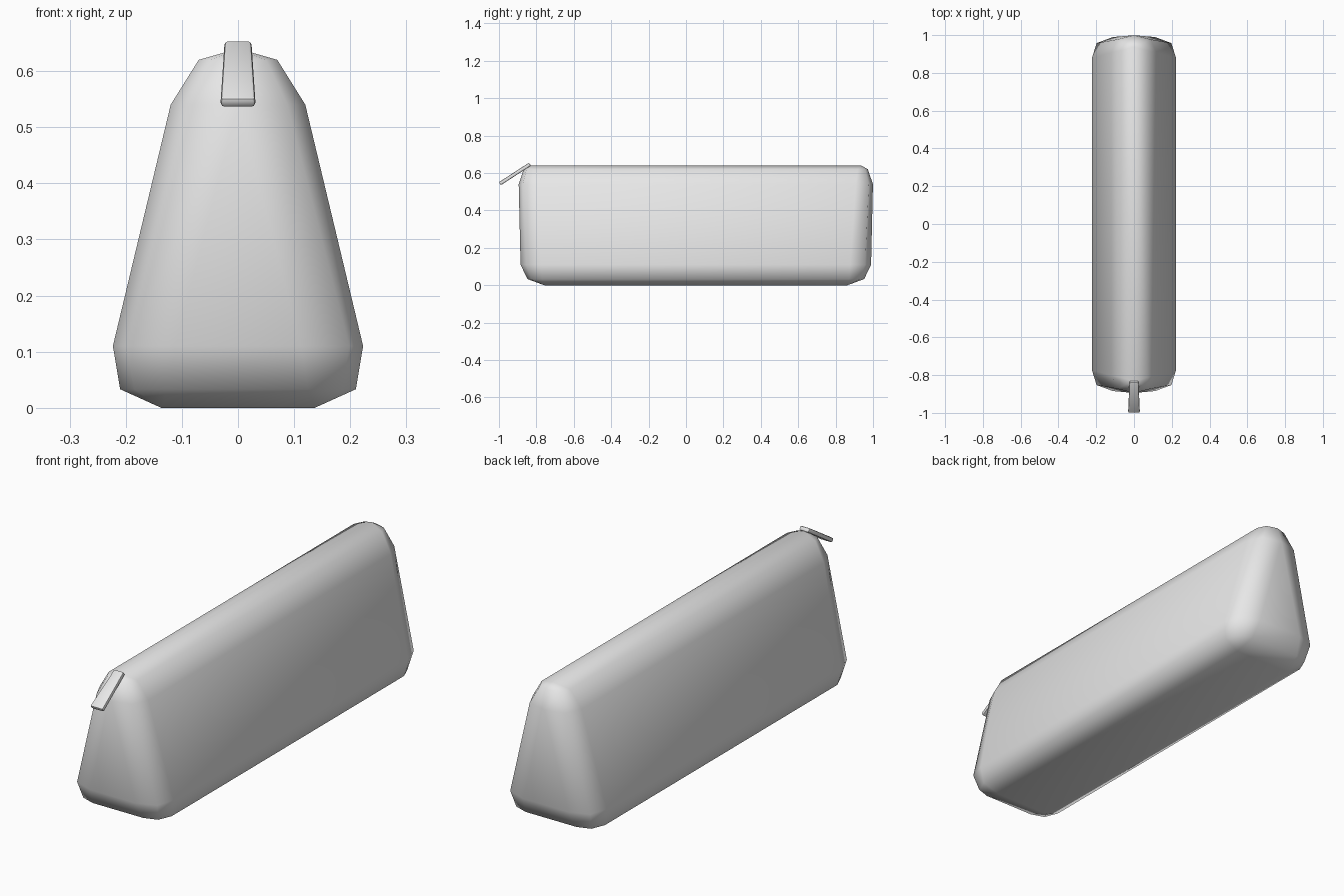
import bpy, bmesh, math
from mathutils import Matrix, Vector

cube = bpy.data.objects.get("Cube")
if cube:
    bpy.data.objects.remove(cube)

grey = bpy.data.materials.new("light grey")
grey.use_nodes = True
grey.diffuse_color = (0.8, 0.8, 0.8, 1)
grey.node_tree.nodes["Principled BSDF"].inputs["Base Color"].default_value = (0.8, 0.8, 0.8, 1)


def add_object(name, bm):
    bmesh.ops.recalc_face_normals(bm, faces=bm.faces)
    for f in bm.faces:
        f.smooth = True
    mesh = bpy.data.meshes.new(name)
    bm.to_mesh(mesh)
    bm.free()
    mesh.materials.append(grey)
    obj = bpy.data.objects.new(name, mesh)
    bpy.context.collection.objects.link(obj)
    return obj


# Body: stacked rounded rectangles, each with a height and three corner points
CENTRE_Y = 0.0525
LEVELS = [
    (0.0, [(0.137, 0.81)] * 3),
    (0.033, [(0.21, 0.82), (0.185, 0.88), (0.125, 0.90)]),
    (0.11, [(0.223, 0.825), (0.198, 0.905), (0.112, 0.937)]),
    (0.54, [(0.12, 0.855), (0.088, 0.925), (0, 0.947)]),
    (0.62, [(0.07, 0.865), (0.05, 0.905), (0, 0.92)]),
    (0.64, [(0, 0.885)] * 3),
]
bm = bmesh.new()
rings = []
for z, corner in LEVELS:
    back = corner[::-1]
    loop = (corner + [(-x, y) for x, y in back]
            + [(-x, -y) for x, y in corner] + [(x, -y) for x, y in back])
    rings.append([bm.verts.new((x, y + CENTRE_Y, z)) for x, y in loop])
for low, high in zip(rings, rings[1:]):
    for i in range(len(low)):
        j = (i + 1) % len(low)
        bm.faces.new((low[i], low[j], high[j], high[i]))
bm.faces.new(rings[0])
bmesh.ops.remove_doubles(bm, verts=bm.verts, dist=0.0005)
add_object("case_body", bm)

# Zip pull: tapered bevelled strip sloping down from the front top edge
bm = bmesh.new()
bmesh.ops.create_cube(bm, size=1)
for v in bm.verts:
    half_width = 0.031 if v.co.y < 0 else 0.024
    v.co = Vector((math.copysign(half_width, v.co.x), v.co.y * 0.192, v.co.z * 0.019))
bmesh.ops.bevel(bm, geom=bm.edges[:], offset=0.006, segments=2, profile=0.5, affect='EDGES')
bm.transform(Matrix.Translation((0, -0.915, 0.595)) @ Matrix.Rotation(math.radians(33), 4, 'X'))
add_object("zip_pull", bm)

# Keep the pull crisp where its faces meet sharply
bpy.ops.object.select_all(action='DESELECT')
pull = bpy.data.objects["zip_pull"]
pull.select_set(True)
bpy.context.view_layer.objects.active = pull
bpy.ops.object.shade_smooth_by_angle(angle=math.radians(40))
